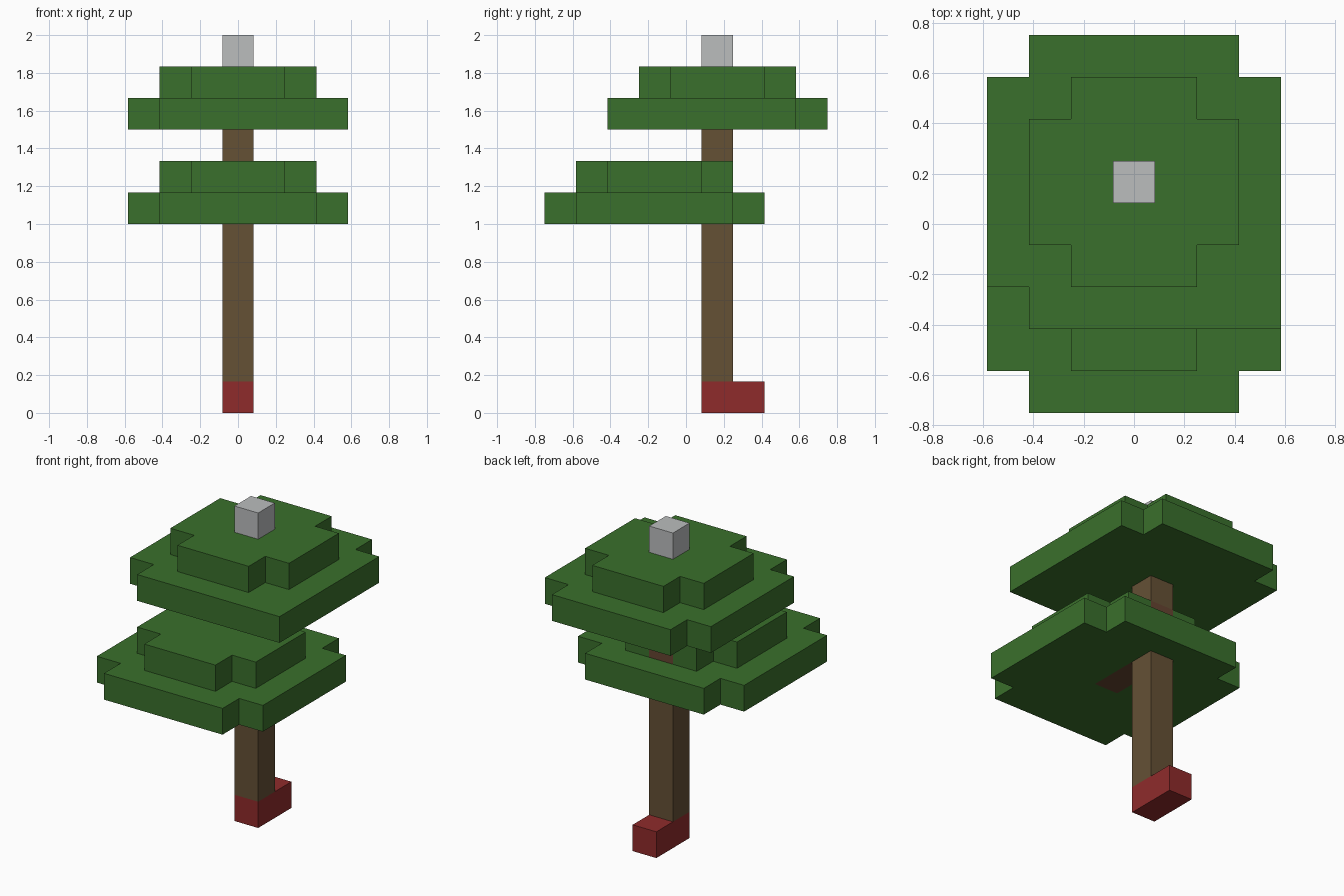
import bpy, bmesh

U = 1 / 6          # edge of one block
TRUNK_Y = U        # trunk axis

cube = bpy.data.objects.get("Cube")
if cube:
    bpy.data.objects.remove(cube, do_unlink=True)


def material(name, rgb):
    m = bpy.data.materials.new(name)
    m.use_nodes = True
    m.diffuse_color = (*rgb, 1)
    m.node_tree.nodes["Principled BSDF"].inputs["Base Color"].default_value = (*rgb, 1)
    return m


green = material("leaf green", (0.042, 0.162, 0.025))
brown = material("bark brown", (0.130, 0.082, 0.036))
russet = material("branch brown", (0.130, 0.058, 0.030))
red = material("root red", (0.275, 0.024, 0.024))
grey = material("tip grey", (0.497, 0.510, 0.515))


def finish(name, bm, mat):
    bmesh.ops.recalc_face_normals(bm, faces=bm.faces)
    mesh = bpy.data.meshes.new(name)
    bm.to_mesh(mesh)
    bm.free()
    mesh.materials.append(mat)
    obj = bpy.data.objects.new(name, mesh)
    bpy.context.collection.objects.link(obj)


def slab(name, mat, cells, y, level, height=1):
    """Extrude a set of grid cells, centred on (0, y), upward from a block level."""
    bm = bmesh.new()
    z = level * U
    for i, j in cells:
        corners = [(-.5, -.5), (.5, -.5), (.5, .5), (-.5, .5)]
        bm.faces.new([bm.verts.new(((i + a) * U, y + (j + b) * U, z)) for a, b in corners])
    bmesh.ops.remove_doubles(bm, verts=bm.verts, dist=0.001)
    top = bmesh.ops.extrude_face_region(bm, geom=bm.faces[:], use_keep_orig=True)
    verts = [v for v in top["geom"] if isinstance(v, bmesh.types.BMVert)]
    bmesh.ops.translate(bm, verts=verts, vec=(0, 0, height * U))
    finish(name, bm, mat)


def disc(r, full_corners=(), holes=()):
    """Square of cells with its corners cut, except those kept full."""
    span = range(-r, r + 1)
    return [(i, j) for i in span for j in span
            if (abs(i) + abs(j) < 2 * r or (i, j) in full_corners) and (i, j) not in holes]


# Trunk, root and tip
slab("root", red, [(0, 0), (0, 1)], TRUNK_Y, 0)
slab("lower_trunk", brown, [(0, 0)], TRUNK_Y, 1, 6)
slab("upper_trunk", brown, [(0, 0)], TRUNK_Y, 8, 1)
slab("tip", grey, [(0, 0)], TRUNK_Y, 11)

# Branch set into the lower crown
slab("branch", russet, [(0, 0), (0, 1)], -TRUNK_Y, 6)
slab("branch_joint", russet, [(0, 0)], TRUNK_Y, 7)

# Lower crown, shifted to the front
slab("lower_crown_base", green, disc(3, holes=[(0, 0), (0, 1), (0, 2)]), -TRUNK_Y, 6)
slab("lower_crown_top", green, disc(2, holes=[(0, 2)]), -TRUNK_Y, 7)

# Upper crown, centred on the trunk, with one full corner
slab("upper_crown_base", green, disc(3, full_corners=[(3, -3)]), TRUNK_Y, 9)
slab("upper_crown_top", green, disc(2), TRUNK_Y, 10)
